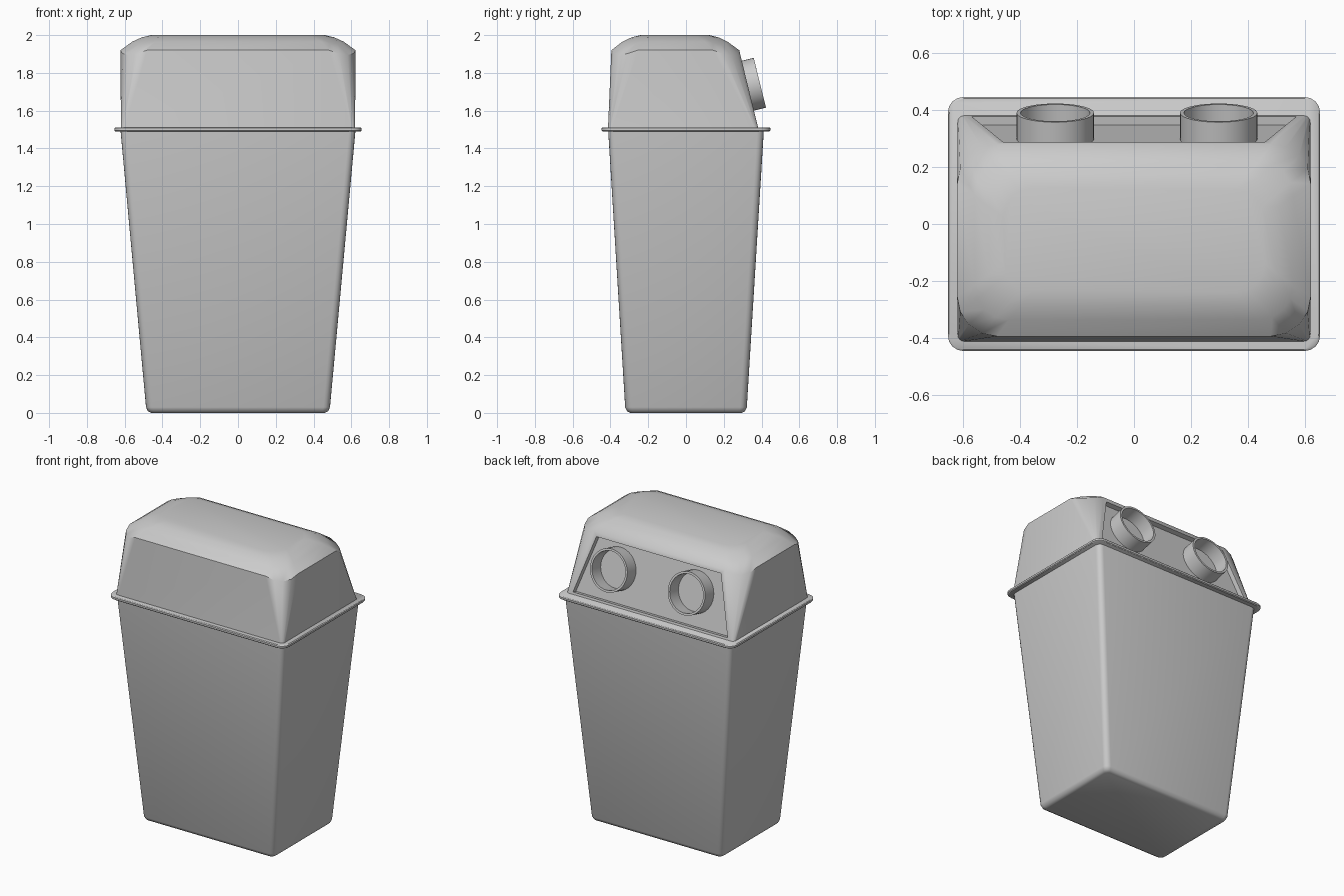
import bpy, bmesh
from math import sin, cos, pi, radians
from mathutils import Matrix, Vector

if "Cube" in bpy.data.objects:
    bpy.data.objects.remove(bpy.data.objects["Cube"])


def rounded_ring(z, hx, y0, y1, r, drop=0.0, n=4):
    """Rounded rectangle outline; drop lowers the corner points."""
    pts = []
    corners = [(hx - r, y1 - r), (-hx + r, y1 - r), (-hx + r, y0 + r), (hx - r, y0 + r)]
    for q, (cx, cy) in enumerate(corners):
        for i in range(n + 1):
            t = i / n * pi / 2
            a = t + q * pi / 2
            pts.append((cx + r * cos(a), cy + r * sin(a), z - drop * sin(2 * t)))
    return pts


def circle_ring(r, z, n=40):
    return [(r * cos(2 * pi * i / n), r * sin(2 * pi * i / n), z) for i in range(n)]


def loft(rings, closed=False):
    """Skin a stack of outlines, either capped or joined end to start."""
    bm = bmesh.new()
    loops = [[bm.verts.new(p) for p in ring] for ring in rings]
    pairs = list(zip(loops, loops[1:]))
    if closed:
        pairs.append((loops[-1], loops[0]))
    else:
        bm.faces.new(loops[0])
        bm.faces.new(loops[-1])
    for a, b in pairs:
        for i in range(len(a)):
            j = (i + 1) % len(a)
            bm.faces.new((a[i], a[j], b[j], b[i]))
    bmesh.ops.recalc_face_normals(bm, faces=bm.faces)
    return bm


def finish(bm, name, angle=40):
    mesh = bpy.data.meshes.new(name)
    bm.to_mesh(mesh)
    bm.free()
    obj = bpy.data.objects.new(name, mesh)
    bpy.context.collection.objects.link(obj)
    bpy.ops.object.select_all(action='DESELECT')
    obj.select_set(True)
    bpy.context.view_layer.objects.active = obj
    bpy.ops.object.shade_smooth_by_angle(angle=radians(angle))
    return obj


# Tapered bin body with a rounded foot
body = [(0.0, 0.46, 0.295, 0.025), (0.009, 0.477, 0.312, 0.03),
        (0.03, 0.487, 0.322, 0.035), (1.495, 0.622, 0.412, 0.035)]
finish(loft([rounded_ring(z, x, -y, y, r) for z, x, y, r in body]), "bin_body")

# Thin flange between body and lid
rim = [(1.49, 0.65, 0.442), (1.495, 0.655, 0.447), (1.507, 0.655, 0.447), (1.512, 0.65, 0.442)]
finish(loft([rounded_ring(z, x, -y, y, 0.055) for z, x, y in rim]), "rim_flange")

# Domed lid whose corners widen towards the top
lid = loft([
    rounded_ring(1.505, 0.62, -0.413, 0.383, 0.02),
    rounded_ring(1.92, 0.622, -0.395, 0.282, 0.14, 0.025),
    rounded_ring(1.965, 0.56, -0.337, 0.22, 0.12, 0.012),
    rounded_ring(1.988, 0.51, -0.288, 0.172, 0.11, 0.004),
    rounded_ring(2.0, 0.46, -0.24, 0.125, 0.10),
])
# Recessed panel in the back wall
back = max((f for f in lid.faces if f.normal.y > 0.8), key=lambda f: f.calc_area())
bmesh.ops.inset_individual(lid, faces=[back], thickness=0.036)
bmesh.ops.inset_individual(lid, faces=[back], thickness=0.002, depth=-0.03)
finish(lid, "lid", 45)

# Two round inlet tubes standing square to the back panel
tilt = Matrix.Rotation(radians(-76), 4, 'X')
for side, x in (("left", -0.277), ("right", 0.298)):
    tube = loft([circle_ring(0.136, -0.115), circle_ring(0.136, 0),
                 circle_ring(0.122, 0), circle_ring(0.122, -0.115)], closed=True)
    tube.transform(Matrix.Translation(Vector((x, 0.391, 1.748))) @ tilt)
    finish(tube, "inlet_tube_" + side)
